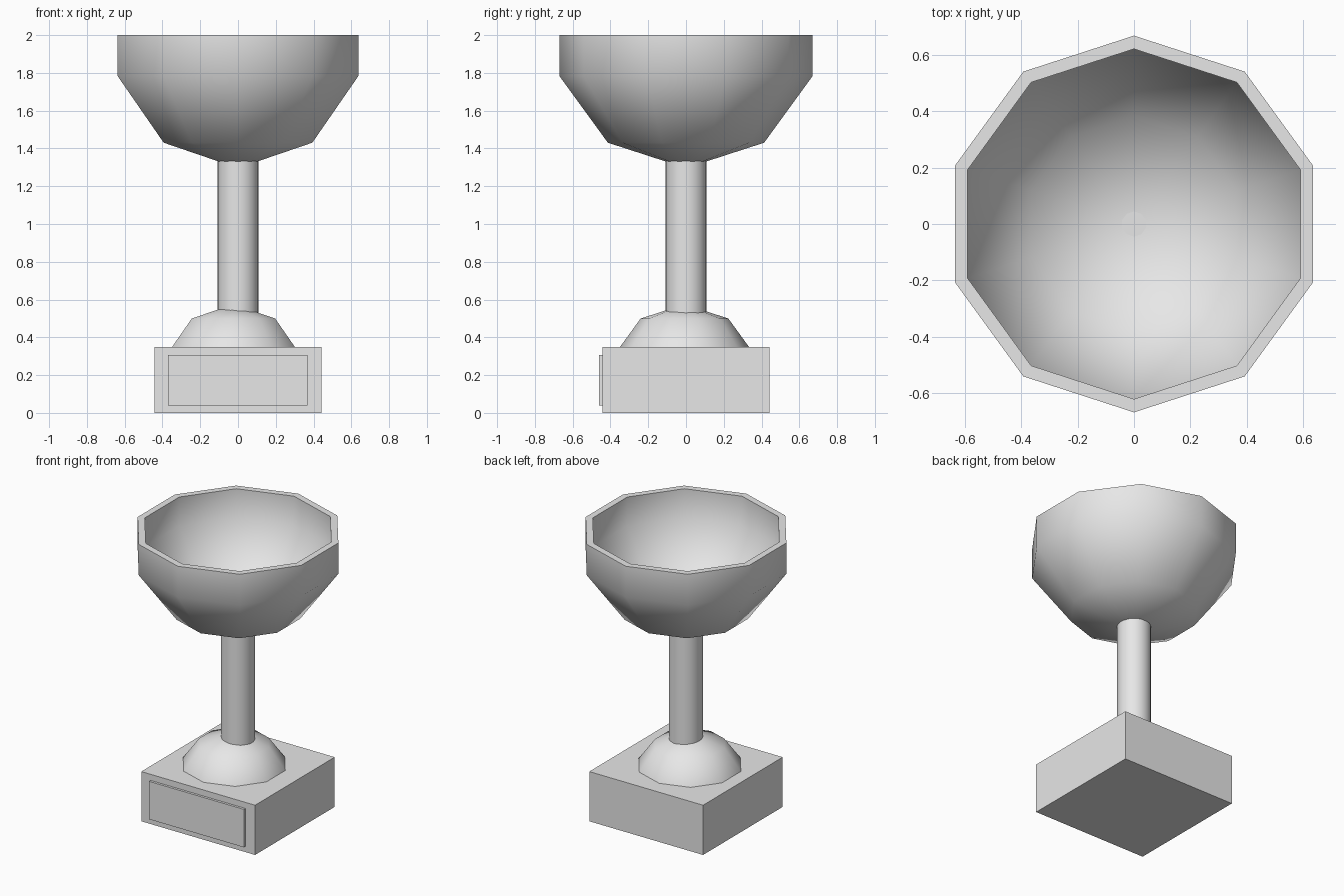
import bpy
import bmesh
import math
from mathutils import Matrix, Vector

cube = bpy.data.objects.get("Cube")
if cube:
    bpy.data.objects.remove(cube, do_unlink=True)

grey = bpy.data.materials.new("light_grey")
grey.use_nodes = True
grey.diffuse_color = (0.8, 0.8, 0.8, 1)
grey.node_tree.nodes["Principled BSDF"].inputs["Base Color"].default_value = (0.8, 0.8, 0.8, 1)


def finish(name, bm, smooth=False, thickness=0):
    """Turn a bmesh into a named object, optionally with a wall and smooth shading."""
    mesh = bpy.data.meshes.new(name)
    bm.to_mesh(mesh)
    bm.free()
    obj = bpy.data.objects.new(name, mesh)
    bpy.context.collection.objects.link(obj)
    mesh.materials.append(grey)
    bpy.ops.object.select_all(action="DESELECT")
    obj.select_set(True)
    bpy.context.view_layer.objects.active = obj
    if thickness:
        wall = obj.modifiers.new("wall", "SOLIDIFY")
        wall.thickness = thickness
        wall.offset = -1
        wall.use_even_offset = True
        bpy.ops.object.modifier_apply(modifier=wall.name)
    if smooth:
        bpy.ops.object.shade_smooth_by_angle(angle=math.radians(50))
    return obj


def box(name, low, high):
    low, high = Vector(low), Vector(high)
    bm = bmesh.new()
    bmesh.ops.create_cube(bm, size=1, matrix=Matrix.Translation((low + high) / 2)
                          @ Matrix.Diagonal((*(high - low), 1)))
    finish(name, bm)


def half_sphere(name, radius, centre, keep_top, thickness=0):
    """Coarse ten-sided sphere cut at its equator."""
    bm = bmesh.new()
    bmesh.ops.create_uvsphere(bm, u_segments=10, v_segments=5, radius=radius)
    bmesh.ops.bisect_plane(bm, geom=bm.verts[:] + bm.edges[:] + bm.faces[:],
                           plane_co=(0, 0, 0), plane_no=(0, 0, 1),
                           clear_inner=keep_top, clear_outer=not keep_top)
    bmesh.ops.translate(bm, verts=bm.verts, vec=centre)
    bmesh.ops.recalc_face_normals(bm, faces=bm.faces)
    # An open shell must face away from its centre
    if sum(f.normal.dot(f.calc_center_median() - Vector(centre)) for f in bm.faces) < 0:
        bmesh.ops.reverse_faces(bm, faces=bm.faces)
    finish(name, bm, True, thickness)


# Plinth and raised name plate
box("plinth", (-0.443, -0.443, 0), (0.443, 0.443, 0.35))
box("plate", (-0.37, -0.46, 0.04), (0.367, -0.43, 0.307))

# Dome, slightly off centre on the plinth
half_sphere("dome", 0.395, (-0.024, -0.008, 0.18), True)

# Stem, its tip just showing inside the bowl
bm = bmesh.new()
bottom, top = 0.4, 1.358
bmesh.ops.create_cone(bm, cap_ends=True, segments=32, radius1=0.108, radius2=0.108,
                      depth=top - bottom,
                      matrix=Matrix.Translation((0, 0, (bottom + top) / 2)))
finish("stem", bm, True)

# Hollow bowl
half_sphere("bowl", 0.704, (0, 0, 2), False, 0.045)
